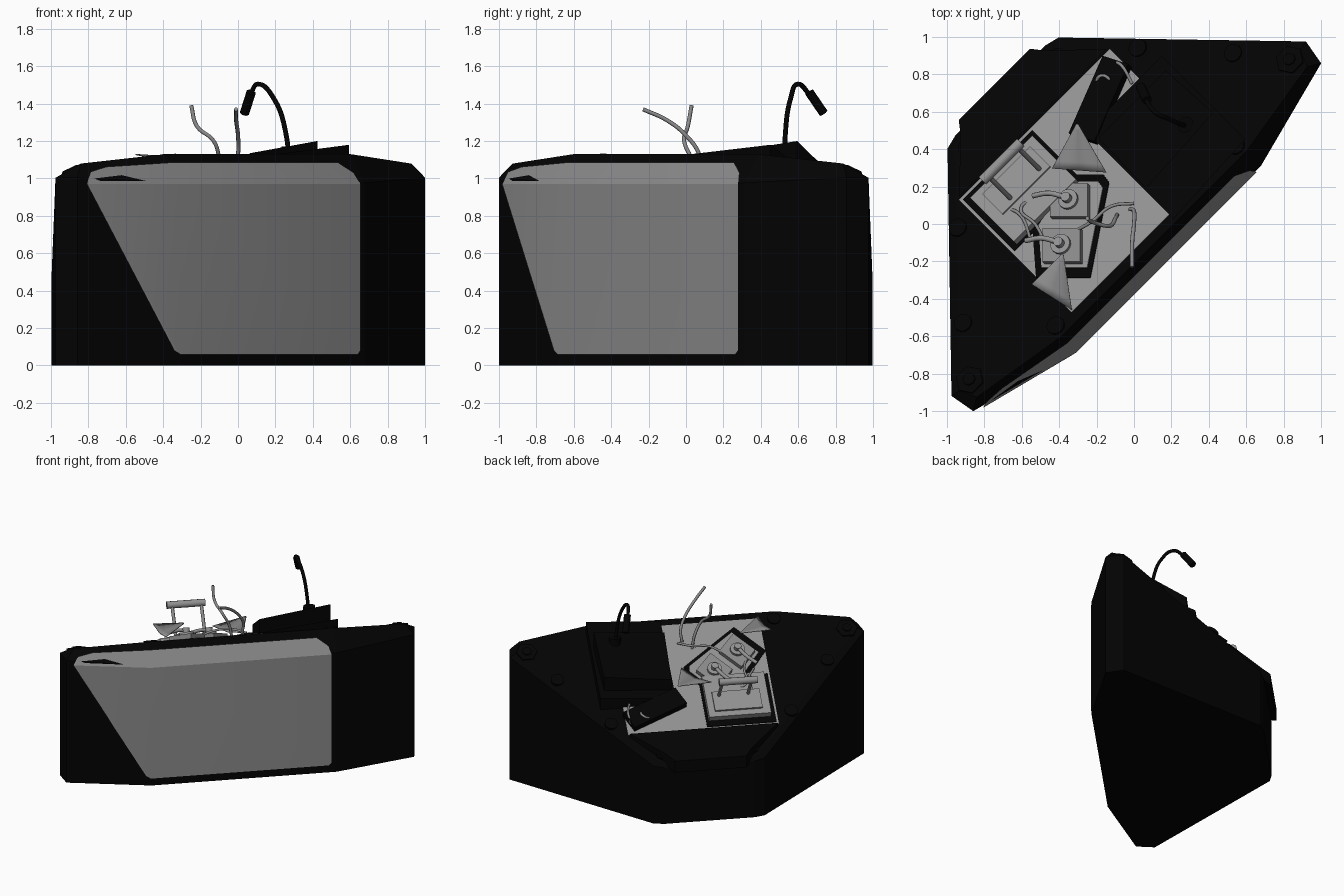
import bpy, bmesh, math
from mathutils import Vector

cube = bpy.data.objects.get("Cube")
if cube:
    bpy.data.objects.remove(cube, do_unlink=True)


def material(name, value):
    m = bpy.data.materials.new(name)
    m.use_nodes = True
    colour = (value, value, value, 1)
    m.diffuse_color = colour
    m.node_tree.nodes["Principled BSDF"].inputs["Base Color"].default_value = colour
    return m


BLACK = material("black", 0.0009)
PANEL = material("panel grey", 0.255)
LIGHT = material("light grey", 0.29)

# The desk is turned 45 degrees: u runs along its width, v from front to back
U = Vector((1, 1, 0)).normalized()
V = Vector((-1, 1, 0)).normalized()
SLOPE = 0.56
TILT = math.atan(SLOPE)
NORMAL = V * math.sin(TILT) + Vector((0, 0, math.cos(TILT)))


def deck(v):
    return 1.13 - SLOPE * (v + 0.15)


def world(u, v, z):
    return U * u + V * v + Vector((0, 0, z))


def on_deck(u, v, n=0):
    return world(u, v, deck(v)) + NORMAL * n


def uv(x, y):
    return (x + y) / math.sqrt(2), (y - x) / math.sqrt(2)


def xy_deck(x, y, n=0):
    return on_deck(*uv(x, y), n)


def add_mesh(name, points, faces, mat, solid=True):
    bm = bmesh.new()
    verts = [bm.verts.new(p) for p in points]
    for f in faces:
        bm.faces.new([verts[i] for i in f])
    if solid:
        bmesh.ops.recalc_face_normals(bm, faces=bm.faces)
    me = bpy.data.meshes.new(name)
    bm.to_mesh(me)
    bm.free()
    me.materials.append(mat)
    ob = bpy.data.objects.new(name, me)
    bpy.context.collection.objects.link(ob)
    return ob


def smooth(ob, degrees=40):
    bpy.ops.object.select_all(action='DESELECT')
    ob.select_set(True)
    bpy.context.view_layer.objects.active = ob
    bpy.ops.object.shade_smooth_by_angle(angle=math.radians(degrees))


def loft(name, rings, mat):
    """Close a stack of matching rings into a solid."""
    n = len(rings[0])
    faces = [list(range(n)), [n * (len(rings) - 1) + i for i in range(n)]]
    for k in range(len(rings) - 1):
        for i in range(n):
            j = (i + 1) % n
            faces.append([k * n + i, k * n + j, k * n + n + j, k * n + n + i])
    return add_mesh(name, [p for r in rings for p in r], faces, mat)


def prism(name, outline, n0, n1, mat):
    return loft(name, [[on_deck(u, v, n) for u, v in outline] for n in (n0, n1)], mat)


def rect(u0, u1, v0, v1):
    return [(u0, v0), (u1, v0), (u1, v1), (u0, v1)]


def turned_rect(u, v, length, width, angle):
    a = math.radians(angle)
    c, s = math.cos(a), math.sin(a)
    return [(u + x * c - y * s, v + (x * s + y * c) * math.cos(TILT))
            for x, y in rect(-length / 2, length / 2, -width / 2, width / 2)]


def disc(u, v, r, sides=16):
    return [(u + r * math.cos(math.tau * i / sides),
             v + r * math.sin(math.tau * i / sides) * math.cos(TILT)) for i in range(sides)]


def slab(name, corners, mat):
    """Raised block with a free top, standing on the sloping deck."""
    return loft(name, [[world(u, v, deck(v) - 0.02) for u, v, z in corners],
                       [world(*c) for c in corners]], mat)


def tube(name, points, radius, mat):
    cu = bpy.data.curves.new(name, 'CURVE')
    cu.dimensions = '3D'
    cu.bevel_depth = radius
    cu.bevel_resolution = 2
    cu.resolution_u = 6
    cu.use_fill_caps = True
    sp = cu.splines.new('BEZIER')
    sp.bezier_points.add(len(points) - 1)
    for bp, p in zip(sp.bezier_points, points):
        bp.co = p
        bp.handle_left_type = bp.handle_right_type = 'AUTO'
    cu.materials.append(mat)
    ob = bpy.data.objects.new(name, cu)
    bpy.context.collection.objects.link(ob)


def mirrored(half):
    return half + [(-u, v) for u, v in reversed(half)]


# Desk body: upright walls, chamfered rim, sloping deck
outer = mirrored([(0.34, 1.01), (0.42, 0.99), (1.34, 0.04), (1.315, -0.10), (0.70, -0.26)])
inner = mirrored([(0.33, 0.99), (0.39, 0.965), (1.285, 0.03), (1.25, -0.06), (0.70, -0.15)])
loft("desk_body", [[world(u, v, 0) for u, v in outer],
                   [world(u, v, min(0.945 + 0.045 * abs(u), deck(v) - 0.02)) for u, v in outer],
                   [on_deck(u, v) for u, v in inner]], BLACK)

# Raised rest along the back edge
slab("back_rest", [(-0.56, 0.765, 0.645), (0.56, 0.765, 0.645), (0.32, 0.99, 0.56),
                   (0.27, 1.055, 0.53), (-0.27, 1.055, 0.53), (-0.32, 0.99, 0.56)], BLACK)

# Front cover: flat front, slanted wing and folded top edge
F = -0.267
cover_points = [
    (0.64, F, 0.06), (0.66, F, 0.08), (0.66, F, 0.97), (-0.705, F, 0.97), (-0.705, F, 0.06),
    (-0.74, F + 0.008, 0.08), (-1.266, -0.124, 0.97),
    (0.64, -0.235, 1.03), (0.56, -0.197, 1.085), (-0.705, -0.197, 1.085),
    (-1.12, -0.122, 1.062), (-1.23, -0.115, 1.035)]
smooth(add_mesh("front_cover", [world(*p) for p in cover_points],
                [[0, 1, 2, 3, 4], [4, 3, 6, 5], [3, 2, 7, 8, 9], [3, 9, 10, 11, 6]],
                PANEL, solid=False), 22)

# Rim bolts in mirrored pairs
for side, sign in (("left", 1), ("right", -1)):
    prism(f"{side}_tip_plate", disc(sign * 1.21, 0.03, 0.08, 6), -0.01, 0.01, BLACK)
    prism(f"{side}_tip_bolt", disc(sign * 1.21, 0.03, 0.035, 8), 0, 0.02, BLACK)
    for i, (u, v) in enumerate([(1.02, 0.27), (0.68, -0.09), (0.34, 0.92), (0.68, 0.65)]):
        prism(f"{side}_rim_bolt_{i + 1}", disc(sign * u, v, 0.05, 12), -0.01, 0.012, BLACK)

# Light working surface
prism("work_surface", rect(-0.57, 0.57, -0.1, 0.75), -0.003, 0.006, LIGHT)

# Display console
slab("console_base", [(0.17, -0.13, 1.13), (0.74, -0.10, 1.18),
                      (0.74, 0.53, 0.84), (0.17, 0.53, 0.80)], BLACK)
slab("console_screen", [(0.18, 0.09, 1.135), (0.72, 0.12, 1.20),
                        (0.70, 0.46, 0.98), (0.19, 0.46, 0.92)], BLACK)

# Gooseneck microphone
tube("microphone_neck", [(0.27, 0.53, 1.08), (0.26, 0.53, 1.22), (0.19, 0.56, 1.43),
                         (0.11, 0.60, 1.505), (0.065, 0.66, 1.45)], 0.013, BLACK)
tube("microphone_head", [(0.07, 0.66, 1.46), (0.035, 0.735, 1.35)], 0.026, BLACK)
loft("microphone_foot", [[world(u, v, z) for u, v in disc(0.57, 0.18, 0.045)]
                         for z in (1.04, 1.17)], BLACK)

# Loose standing cables
tube("cable_left", [(-0.25, 0.03, 1.39), (-0.22, 0.01, 1.28), (-0.13, -0.01, 1.20),
                    (-0.10, 0.03, 1.10), (-0.09, 0.05, 0.99)], 0.011, PANEL)
tube("cable_right", [(-0.01, -0.23, 1.37), (-0.01, -0.10, 1.31), (0, 0, 1.23),
                     (0, 0.07, 1.13), (-0.02, 0.08, 1.04)], 0.011, PANEL)

# Handle pad with a grip on two posts
prism("handle_pad_frame", rect(-0.555, -0.03, 0.345, 0.735), 0, 0.012, BLACK)
prism("handle_pad", rect(-0.52, -0.05, 0.36, 0.69), 0, 0.06, LIGHT)
prism("handle_pad_step", rect(-0.46, -0.10, 0.50, 0.65), 0.05, 0.075, LIGHT)
for side, u in (("left", -0.15), ("right", -0.37)):
    tube(f"handle_post_{side}", [on_deck(u, 0.53, 0.07), on_deck(u, 0.55, 0.2),
                                 on_deck(u, 0.58, 0.32)], 0.013, PANEL)
tube("handle_grip", [on_deck(-0.41, 0.58, 0.32), on_deck(-0.12, 0.58, 0.32)], 0.029, LIGHT)

# Joystick tray with two sticks and levers
tray = [uv(*p) for p in [(-0.52, -0.29), (-0.23, -0.29), (-0.13, 0.22),
                         (-0.16, 0.26), (-0.36, 0.26), (-0.54, -0.02)]]
cu = sum(p[0] for p in tray) / len(tray)
cv = sum(p[1] for p in tray) / len(tray)
prism("joystick_tray_frame", tray, 0, 0.012, BLACK)
prism("joystick_tray", [(cu + (u - cu) * 0.84, cv + (v - cv) * 0.84) for u, v in tray],
      0, 0.018, LIGHT)
for name, x, y in (("back", -0.33, 0.11), ("front", -0.37, -0.13)):
    base = [uv(x + dx, y + dy) for dx, dy in rect(-0.10, 0.10, -0.09, 0.09)]
    prism(f"{name}_joystick_base", base, 0, 0.055, PANEL)
    u, v = uv(x, y)
    smooth(prism(f"{name}_joystick_collar", disc(u, v, 0.055), 0.05, 0.075, LIGHT))
    smooth(prism(f"{name}_joystick_stick", disc(u, v, 0.026), 0.07, 0.11, LIGHT))
    tube(f"{name}_lever", [xy_deck(x, y, 0.09), xy_deck(x - 0.09, y + 0.02, 0.1),
                           xy_deck(x - 0.18, y + 0.01, 0.09)], 0.014, LIGHT)

# Thin wires lying over the surface
wires = [[(-0.51, 0.13), (-0.58, 0.06), (-0.50, -0.03), (-0.45, -0.15)],
         [(-0.69, 0.08), (-0.58, 0.02), (-0.54, -0.10)],
         [(-0.33, -0.06), (-0.20, -0.01), (-0.10, 0.07), (0.01, 0.10)],
         [(-0.20, 0.72), (-0.15, 0.77), (-0.09, 0.73)],
         [(-0.10, 0.86), (-0.04, 0.82), (0.0, 0.74)]]
for i, path in enumerate(wires):
    tube(f"wire_{i + 1}", [xy_deck(x, y, 0.07 if 0 < k < len(path) - 1 else 0.03)
                           for k, (x, y) in enumerate(path)], 0.009, PANEL)

# Black handset box
prism("handset_box", turned_rect(0.34, 0.58, 0.46, 0.16, 24), 0, 0.06, BLACK)


# Curled triangular sheets, each corner given as (u, v, height above the deck)
def sheet(name, tip, a, b):
    steps = 6
    pts = []
    for row in range(steps + 1):
        t = max(row / steps, 0.04)
        for s in (0, 0.5, 1):
            u, v, n = Vector(tip).lerp(Vector(a).lerp(Vector(b), s), t)
            n -= 0.02 * t * (1 - (2 * s - 1) ** 2)
            pts.append(on_deck(u, v - n * math.sin(TILT), n))
    faces = [[3 * r + c, 3 * r + c + 1, 3 * r + c + 4, 3 * r + c + 3]
             for r in range(steps) for c in (0, 1)]
    ob = add_mesh(name, pts, faces, PANEL)
    mod = ob.modifiers.new("thickness", 'SOLIDIFY')
    mod.thickness = 0.006
    mod.offset = 0
    smooth(ob)


sheet("front_sheet", (-0.375, 0.16, 0.14), (-0.615, 0.16, 0.15), (-0.56, -0.09, 0.03))
sheet("back_sheet", (0.17, 0.60, 0.19), (-0.10, 0.52, 0.13), (0.09, 0.30, 0.05))
